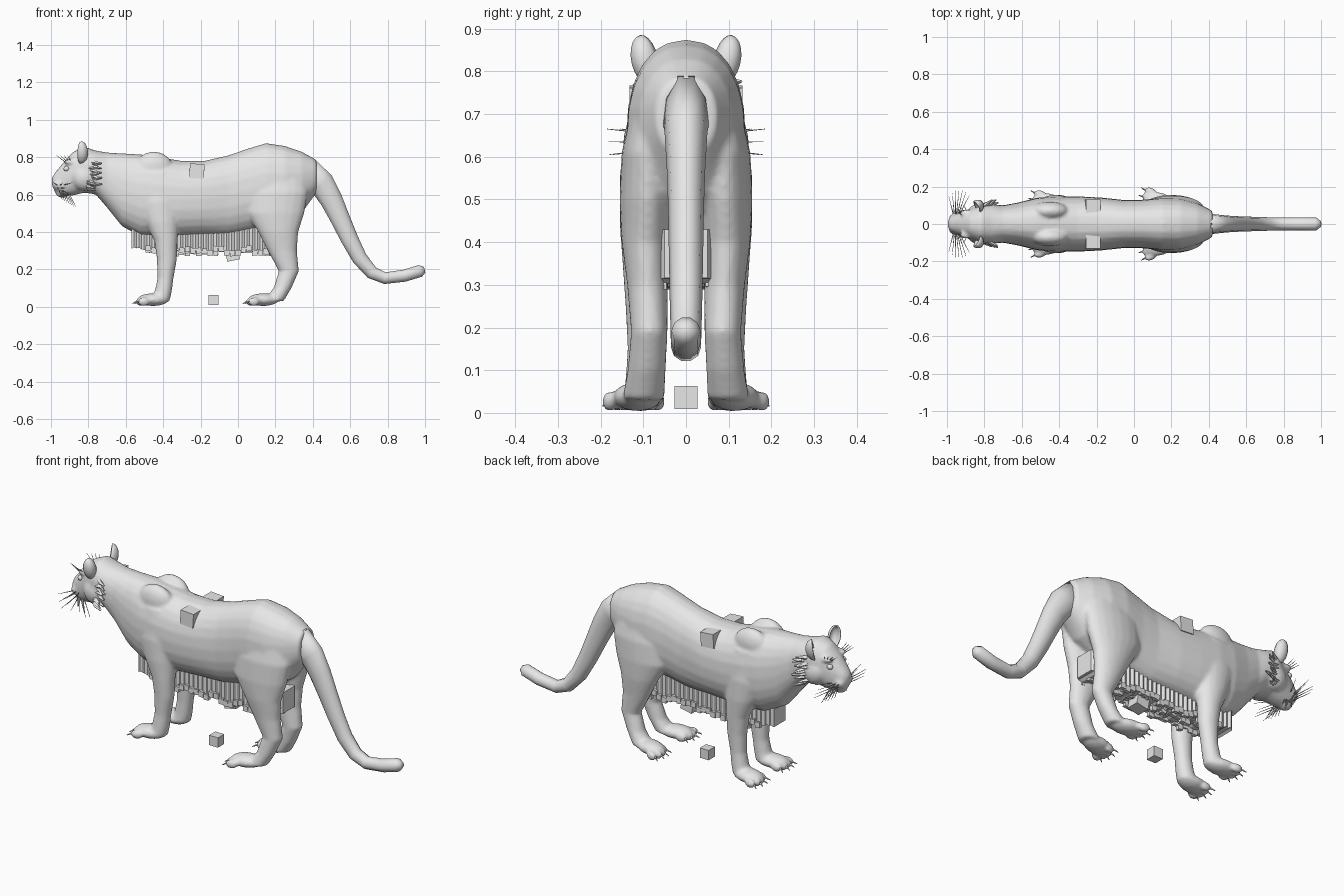
import bpy, bmesh, math, random
from mathutils import Vector, Matrix

random.seed(4)
old = bpy.data.objects.get("Cube")
if old:
    bpy.data.objects.remove(old)

grey = bpy.data.materials.new("plain_grey")
grey.use_nodes = True
grey.diffuse_color = (0.8, 0.8, 0.8, 1)
grey.node_tree.nodes["Principled BSDF"].inputs["Base Color"].default_value = (0.8, 0.8, 0.8, 1)


def finish(bm, name, smooth=True):
    bmesh.ops.recalc_face_normals(bm, faces=bm.faces)
    mesh = bpy.data.meshes.new(name)
    bm.to_mesh(mesh)
    bm.free()
    mesh.materials.append(grey)
    for p in mesh.polygons:
        p.use_smooth = smooth
    ob = bpy.data.objects.new(name, mesh)
    bpy.context.collection.objects.link(ob)
    return ob


def loft(bm, rings, n=20, fullness=1.0):
    """Skin closed rings given as (centre, u axis, v axis)."""
    def power(t):
        return math.copysign(abs(t) ** fullness, t)
    loops = []
    for c, u, v in rings:
        angles = [2 * math.pi * i / n for i in range(n)]
        loops.append([bm.verts.new(Vector(c) + Vector(u) * power(math.cos(a))
                                   + Vector(v) * power(math.sin(a))) for a in angles])
    for a, b in zip(loops, loops[1:]):
        for i in range(n):
            j = (i + 1) % n
            bm.faces.new((a[i], a[j], b[j], b[i]))
    bm.faces.new(loops[0])
    bm.faces.new(loops[-1])


def ball(bm, c, r, turn=0.0):
    m = Matrix.Translation(c) @ Matrix.Rotation(turn, 4, 'Z') @ Matrix.Diagonal((*r, 1))
    bmesh.ops.create_icosphere(bm, subdivisions=3, radius=1, matrix=m)


def spike(bm, a, b, r, sides=5):
    """Thin cone from a to b."""
    a, b = Vector(a), Vector(b)
    q = (b - a).to_track_quat('Z', 'Y').to_matrix().to_4x4()
    bmesh.ops.create_cone(bm, cap_ends=True, segments=sides, radius1=r, radius2=r * 0.3,
                          depth=(b - a).length, matrix=Matrix.Translation((a + b) / 2) @ q)


# Trunk and head: x, top, bottom, half width
trunk = [(-0.995, 0.69, 0.65, 0.018), (-0.98, 0.715, 0.615, 0.04), (-0.935, 0.77, 0.59, 0.06),
         (-0.88, 0.83, 0.595, 0.08), (-0.82, 0.855, 0.61, 0.102), (-0.76, 0.835, 0.60, 0.105),
         (-0.70, 0.825, 0.53, 0.10), (-0.62, 0.82, 0.43, 0.115), (-0.52, 0.815, 0.375, 0.14),
         (-0.42, 0.80, 0.37, 0.15), (-0.3, 0.78, 0.375, 0.148), (-0.18, 0.78, 0.38, 0.142),
         (-0.05, 0.81, 0.38, 0.128), (0.05, 0.845, 0.40, 0.13), (0.15, 0.875, 0.42, 0.14),
         (0.25, 0.86, 0.44, 0.138), (0.34, 0.83, 0.50, 0.112), (0.42, 0.785, 0.61, 0.07)]
body = bmesh.new()
loft(body, [((x, 0, (t + b) / 2), (0, w, 0), (0, 0, (t - b) / 2)) for x, t, b, w in trunk], 24, 0.88)

# Legs: x, y, z, radius along, radius across
hind = [(0.23, 0.07, 0.74, 0.12, 0.05), (0.21, 0.085, 0.61, 0.165, 0.066),
        (0.20, 0.09, 0.5, 0.155, 0.066), (0.215, 0.094, 0.4, 0.108, 0.057),
        (0.237, 0.09, 0.3, 0.078, 0.048), (0.272, 0.086, 0.19, 0.054, 0.043),
        (0.238, 0.092, 0.1, 0.048, 0.045), (0.19, 0.1, 0.03, 0.055, 0.05)]
fore = [(-0.43, 0.07, 0.72, 0.10, 0.06), (-0.42, 0.085, 0.56, 0.12, 0.07),
        (-0.405, 0.092, 0.45, 0.09, 0.064), (-0.385, 0.097, 0.35, 0.062, 0.052),
        (-0.38, 0.097, 0.25, 0.053, 0.045), (-0.388, 0.097, 0.15, 0.043, 0.04),
        (-0.4, 0.099, 0.08, 0.046, 0.043), (-0.42, 0.1, 0.03, 0.055, 0.048)]
claws = bmesh.new()
for s in (-1, 1):
    for leg, paw_x, paw_y, splay in ((hind, 0.135, 0.113, 0.25), (fore, -0.455, 0.107, 0.12)):
        loft(body, [((x, s * y, z), (a, 0, 0), (0, b, 0)) for x, y, z, a, b in leg])
        ball(body, (paw_x, s * paw_y, 0.038), (0.085, 0.056, 0.034), -s * splay)
        for k in range(4):
            off = (k - 1.5) * 0.032
            x = paw_x - 0.068 + abs(off) * 0.4
            y = s * (paw_y + 0.068 * splay + off)
            ball(body, (x, y, 0.027), (0.032, 0.018, 0.024), -s * splay)
            spike(claws, (x - 0.022, y, 0.03), (x - 0.048, y + s * (off + splay * 0.03) * 0.3, 0.016), 0.006)
    # Shoulder blades, cheeks, muzzle pads and brows
    ball(body, (-0.45, s * 0.07, 0.745), (0.10, 0.05, 0.085))
    ball(body, (-0.82, s * 0.06, 0.69), (0.07, 0.05, 0.07))
    ball(body, (-0.955, s * 0.027, 0.652), (0.036, 0.032, 0.03))
    ball(body, (-0.895, s * 0.058, 0.775), (0.035, 0.022, 0.016))
ball(body, (-0.94, 0, 0.605), (0.035, 0.032, 0.022))
cat = finish(body, "body")
remesh = cat.modifiers.new("blend", 'REMESH')
remesh.mode = 'VOXEL'
remesh.voxel_size = 0.009
remesh.use_smooth_shade = True
relax = cat.modifiers.new("relax", 'SMOOTH')
relax.iterations = 5
finish(claws, "claws")

# Tail: x, z, half thickness, half width
tail_path = [(0.36, 0.72, 0.09, 0.06), (0.45, 0.655, 0.073, 0.05), (0.50, 0.57, 0.063, 0.045),
             (0.54, 0.485, 0.056, 0.042), (0.595, 0.365, 0.049, 0.04), (0.65, 0.26, 0.043, 0.038),
             (0.715, 0.183, 0.037, 0.036), (0.785, 0.153, 0.033, 0.035), (0.89, 0.166, 0.034, 0.035),
             (0.975, 0.192, 0.034, 0.034), (0.998, 0.198, 0.016, 0.016)]
rings = []
for i, (x, z, r, w) in enumerate(tail_path):
    a, b = tail_path[max(i - 1, 0)], tail_path[min(i + 1, len(tail_path) - 1)]
    d = Vector((b[0] - a[0], 0, b[1] - a[1])).normalized()
    rings.append(((x, 0, z), (0, w, 0), (-d.z * r, 0, d.x * r)))
tail = bmesh.new()
loft(tail, rings, 10)
finish(tail, "tail")

for s, side in ((-1, "right"), (1, "left")):
    # Cupped ears, open towards the front
    ear = bmesh.new()
    bmesh.ops.create_uvsphere(ear, u_segments=16, v_segments=10, radius=1)
    bmesh.ops.delete(ear, geom=[v for v in ear.verts if v.co.x < -0.1], context='VERTS')
    bmesh.ops.transform(ear, verts=ear.verts, matrix=Matrix.Translation((-0.84, s * 0.092, 0.825))
                        @ Matrix.Rotation(-s * 0.25, 4, 'X') @ Matrix.Rotation(s * 0.6, 4, 'Z')
                        @ Matrix.Diagonal((0.04, 0.034, 0.062, 1)))
    ob = finish(ear, side + "_ear")
    ob.modifiers.new("thickness", 'SOLIDIFY').thickness = 0.008
    # Eyes
    eye = bmesh.new()
    ball(eye, (-0.917, s * 0.058, 0.738), (0.016, 0.014, 0.014))
    finish(eye, side + "_eye")
    # Whiskers on the muzzle, brow and chin
    hair = bmesh.new()
    for k in range(7):
        t = k / 6
        spike(hair, (-0.965 + 0.03 * t, s * 0.045, 0.65 - 0.015 * (k % 3)),
              (-0.99 + 0.11 * t, s * (0.15 + 0.035 * math.sin(3 * t)), 0.665 - 0.03 * (k % 3)), 0.0028)
        spike(hair, (-0.95 + 0.04 * t, s * 0.04, 0.62),
              (-0.94 + 0.075 * t, s * (0.05 + 0.012 * (k % 3)), 0.57 - 0.04 * t), 0.0028)
    for k in range(4):
        spike(hair, (-0.92 + 0.01 * k, s * 0.06, 0.77),
              (-0.97 + 0.02 * k, s * (0.07 + 0.01 * k), 0.81), 0.0028)
    finish(hair, side + "_whiskers")
    # Ragged cheek tufts
    tufts = bmesh.new()
    for k in range(14):
        z = 0.63 + 0.011 * k
        x = -0.80 + random.uniform(-0.015, 0.03)
        spike(tufts, (x, s * 0.095, z), (x + 0.045, s * random.uniform(0.112, 0.13),
              z + random.uniform(-0.02, 0.01)), 0.012, 4)
    finish(tufts, side + "_cheek_tufts", False)

# Pleated strip hanging under the belly
strip = bmesh.new()
rows, steps = [], 64
for i in range(steps + 1):
    x = -0.57 + 0.88 * i / steps
    low = 0.295 + 0.035 * abs(x + 0.1) + random.uniform(-0.008, 0.008)
    w = 0.05 + 0.008 * (i % 2)
    rows.append([strip.verts.new(p) for p in
                 ((x, w, 0.43), (x, w, low), (x, -w, low), (x, -w, 0.43))])
for a, b in zip(rows, rows[1:]):
    for i in range(4):
        j = (i + 1) % 4
        strip.faces.new((a[i], a[j], b[j], b[i]))
strip.faces.new(rows[0])
strip.faces.new(rows[-1])
finish(strip, "belly_strip", False)


def box(bm, c, size, turn=(0, 0, 0)):
    m = Matrix.Translation(c)
    for angle, axis in zip(turn, 'XYZ'):
        m = m @ Matrix.Rotation(angle, 4, axis)
    bmesh.ops.create_cube(bm, size=1, matrix=m @ Matrix.Diagonal((*size, 1)))


# Loose plates along the strip's lower edge
plates = bmesh.new()
for i in range(26):
    x = -0.48 + 0.03 * i
    for y in (-0.056, 0, 0.056):
        box(plates, (x, y, 0.295 + random.uniform(-0.01, 0.02)), (0.028, 0.02, 0.03),
            (0, random.uniform(-0.15, 0.15), 0))
finish(plates, "belly_plates", False)

# Loose blocks on the back, under the belly and on the ground
for name, c, size, tilt in (("right_back_block", (-0.22, -0.093, 0.725), 0.078, 0.07),
                            ("left_back_block", (-0.22, 0.093, 0.725), 0.078, 0.07),
                            ("belly_block", (-0.03, 0, 0.282), 0.07, -0.2),
                            ("ground_block", (-0.13, 0, 0.036), 0.054, 0)):
    block = bmesh.new()
    box(block, c, (size,) * 3, (0, tilt, 0))
    finish(block, name, False)
